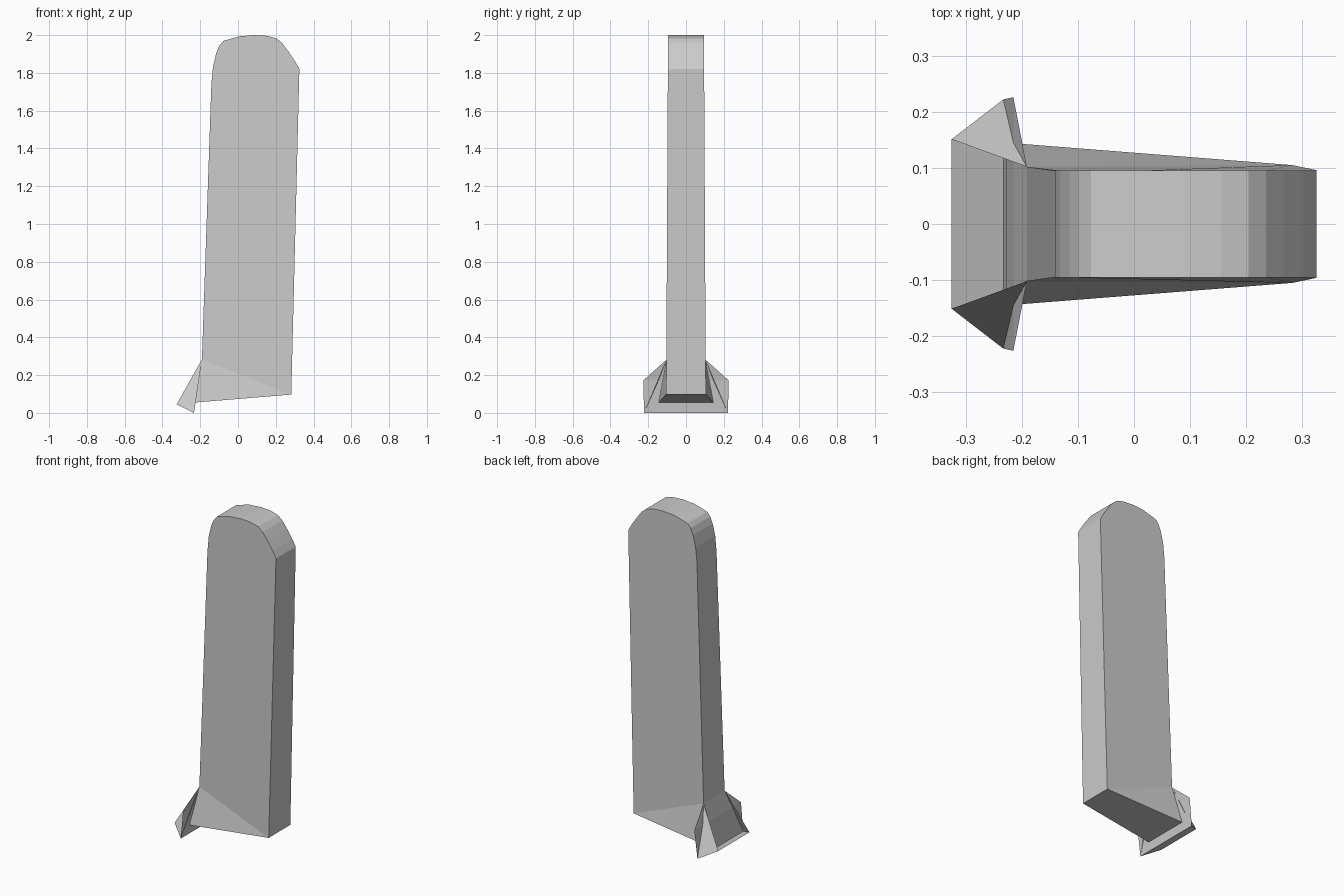
import bpy


def make_object(name, verts, faces):
    mesh = bpy.data.meshes.new(name)
    mesh.from_pydata(verts, [], faces)
    mesh.update()
    obj = bpy.data.objects.new(name, mesh)
    bpy.context.collection.objects.link(obj)
    return obj


# Slab: side outline (x, z, half thickness), flaring at the lower back corner
outline = [
    (-0.191, 0.283, 0.102), (-0.228, 0.055, 0.145), (0.282, 0.097, 0.105),
    (0.325, 1.82, 0.096), (0.303, 1.86, 0.095), (0.266, 1.915, 0.095),
    (0.235, 1.957, 0.095), (0.204, 1.983, 0.095), (0.155, 1.996, 0.095),
    (0.09, 2.0, 0.095), (0.01, 1.994, 0.095), (-0.077, 1.969, 0.095),
    (-0.098, 1.945, 0.095), (-0.115, 1.905, 0.095), (-0.132, 1.835, 0.095),
    (-0.141, 1.74, 0.095),
]
n = len(outline)
verts = [(x, -w, z) for x, z, w in outline] + [(x, w, z) for x, z, w in outline]
front_upper = [0] + list(range(2, n))
front_flare = [0, 1, 2]
faces = [front_upper, front_flare]
faces += [[i + n for i in reversed(f)] for f in (front_upper, front_flare)]
faces += [[i, i + n, (i + 1) % n + n, (i + 1) % n] for i in range(n)]
make_object("slab", verts, faces)

# Open collar at the foot: folded wall, sloping base and two side wings
half = [(-0.191, 0.102, 0.283),   # neck
        (-0.325, 0.151, 0.045),   # back lip
        (-0.233, 0.222, 0.0),     # lower corner
        (-0.215, 0.226, 0.172)]   # wall fold
verts = half + [(x, -y, z) for x, y, z in half]
faces = [(0, 3, 7, 4), (3, 2, 6, 7),    # folded wall
         (1, 5, 6, 2),                  # sloping base
         (0, 1, 2), (4, 6, 5)]          # wings
make_object("foot_collar", verts, faces)
